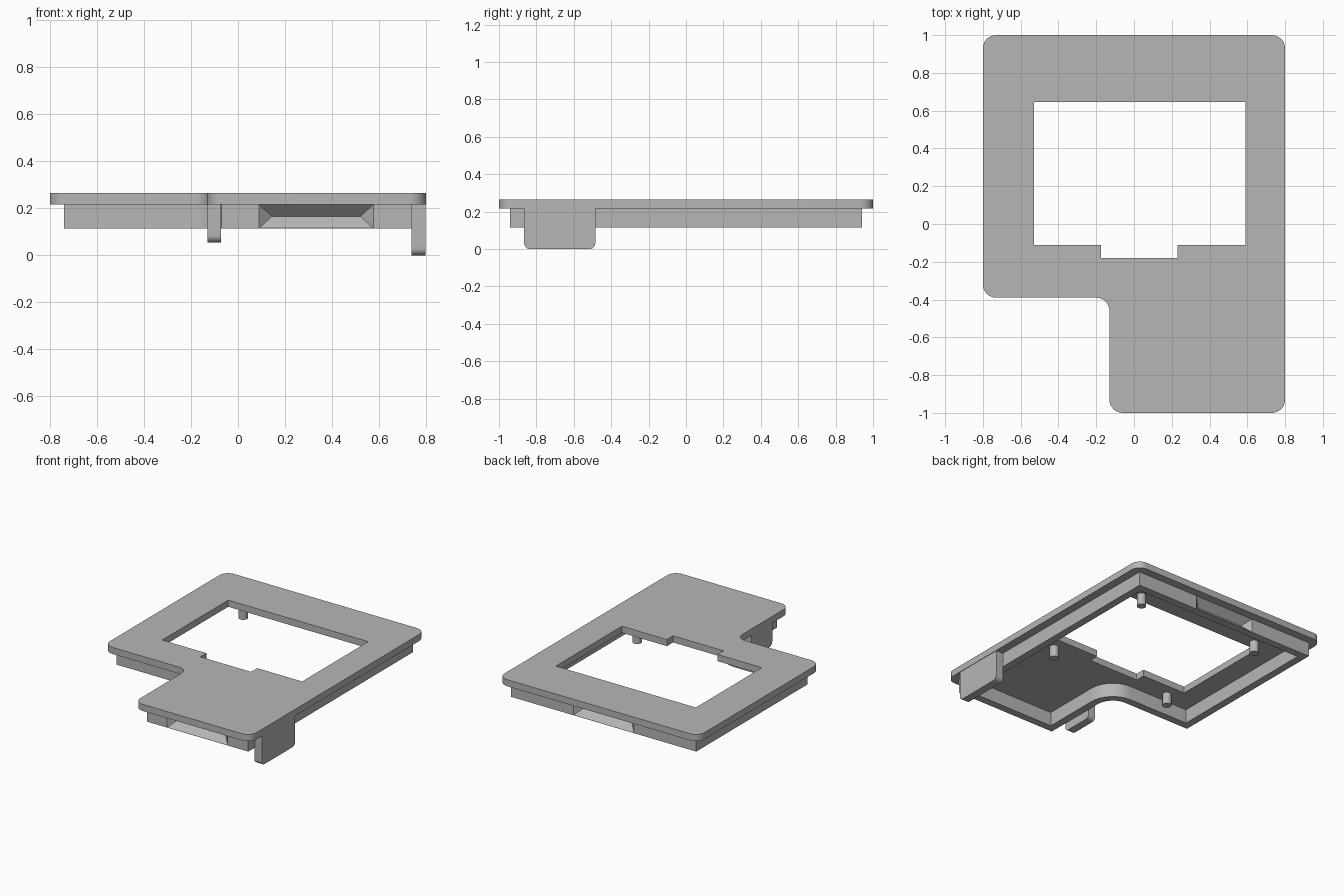
import bpy, bmesh, math
from mathutils import Vector, Matrix

cube = bpy.data.objects.get("Cube")
if cube:
    bpy.data.objects.remove(cube)

grey = bpy.data.materials.new("plain_grey")
GREY = (0.47, 0.47, 0.47, 1)
grey.diffuse_color = GREY
grey.use_nodes = True
grey.node_tree.nodes["Principled BSDF"].inputs["Base Color"].default_value = GREY

TOP, UNDER, RIM = 0.265, 0.217, 0.115


def add_object(name, mesh):
    obj = bpy.data.objects.new(name, mesh)
    bpy.context.collection.objects.link(obj)
    mesh.materials.clear()
    mesh.materials.append(grey)
    return obj


def rounded(corners, radii, steps=8):
    """Outline with square corners replaced by arcs of the given radii."""
    pts = [Vector(c) for c in corners]
    out = []
    for i, (p, r) in enumerate(zip(pts, radii)):
        if r == 0:
            out.append(p)
            continue
        a = (pts[i - 1] - p).normalized()
        b = (pts[(i + 1) % len(pts)] - p).normalized()
        for k in range(steps + 1):
            t = math.pi / 2 * k / steps
            out.append(p + (a + b) * r - (b * math.cos(t) + a * math.sin(t)) * r)
    return out


def slab(name, outlines, low, high):
    """Extrude an outline, with any further outlines as holes."""
    curve = bpy.data.curves.new(name, 'CURVE')
    curve.dimensions = '2D'
    curve.fill_mode = 'BOTH'
    curve.extrude = (high - low) / 2
    for pts in outlines:
        spline = curve.splines.new('POLY')
        spline.points.add(len(pts) - 1)
        for sp, p in zip(spline.points, pts):
            sp.co = (p[0], p[1], 0, 1)
        spline.use_cyclic_u = True
    temp = bpy.data.objects.new(name + "_curve", curve)
    bpy.context.collection.objects.link(temp)
    bpy.context.view_layer.update()
    deps = bpy.context.evaluated_depsgraph_get()
    mesh = bpy.data.meshes.new_from_object(temp.evaluated_get(deps))
    bpy.data.objects.remove(temp)
    bm = bmesh.new()
    bm.from_mesh(mesh)
    bmesh.ops.remove_doubles(bm, verts=bm.verts, dist=1e-5)
    bmesh.ops.recalc_face_normals(bm, faces=bm.faces)
    bmesh.ops.translate(bm, verts=bm.verts, vec=(0, 0, (low + high) / 2))
    bm.to_mesh(mesh)
    bm.free()
    return add_object(name, mesh)


def body_outline(inset, radius, inner_radius):
    """Stepped footprint, moved inward by inset."""
    d = inset
    corners = [(-0.8 + d, 1 - d), (-0.8 + d, -0.39 + d), (-0.13 + d, -0.39 + d),
               (-0.13 + d, -1 + d), (0.8 - d, -1 + d), (0.8 - d, 1 - d)]
    r = radius
    return rounded(corners, [r, r, inner_radius, r, r, r])


# Top plate with the notched window
window = [Vector(p) for p in [(-0.53, 0.645), (-0.53, -0.11), (-0.175, -0.11),
                              (-0.175, -0.18), (0.23, -0.18), (0.23, -0.11),
                              (0.59, -0.11), (0.59, 0.645)]]
parts = [slab("top_plate", [body_outline(0, 0.07, 0.07), window], UNDER, TOP)]

# Skirt wall below the plate
skirt = slab("skirt_wall", [body_outline(0.06, 0, 0.13),
                            body_outline(0.115, 0, 0.185)], RIM, UNDER)
parts.append(skirt)


def cut_grip(target, x_mid, side):
    """Cut a hip-shaped finger pocket into the front (-1) or back (1) wall."""
    half, face, mid = 0.243, 0.94, (RIM + UNDER) / 2
    bm = bmesh.new()
    for y in (face, face + 0.03):
        for sx in (-1, 1):
            for z in (RIM + 0.001, UNDER - 0.001):
                bm.verts.new((x_mid + sx * half, side * y, z))
    for sx in (-1, 1):
        bm.verts.new((x_mid + sx * (half - 0.055), side * (face - 0.05), mid))
    bmesh.ops.convex_hull(bm, input=bm.verts)
    bmesh.ops.recalc_face_normals(bm, faces=bm.faces)
    mesh = bpy.data.meshes.new("grip_cutter")
    bm.to_mesh(mesh)
    bm.free()
    cutter = add_object("grip_cutter", mesh)
    cutter.hide_render = True
    mod = target.modifiers.new("grip", 'BOOLEAN')
    mod.operation, mod.solver, mod.object = 'DIFFERENCE', 'EXACT', cutter
    bpy.context.view_layer.update()
    deps = bpy.context.evaluated_depsgraph_get()
    result = bpy.data.meshes.new_from_object(target.evaluated_get(deps))
    target.modifiers.clear()
    target.data = result
    bpy.data.objects.remove(cutter)


cut_grip(skirt, 0.333, -1)
cut_grip(skirt, 0, 1)


def clip(name, x0, x1, y0, y1, low, radius):
    """Side tab with rounded lower corners, drawn in y-z and turned upright."""
    profile = rounded([(y0, UNDER), (y0, low), (y1, low), (y1, UNDER)],
                      [0, radius, radius, 0])
    obj = slab(name, [profile], x0, x1)
    # Cycle the axes: drawn x -> y, drawn y -> z, drawn z -> x
    obj.data.transform(Matrix(((0, 0, 1, 0), (1, 0, 0, 0), (0, 1, 0, 0), (0, 0, 0, 1))))
    return obj


parts.append(clip("left_clip", 0.738, 0.797, -0.865, -0.485, 0, 0.03))
parts.append(clip("right_clip", -0.13, -0.072, -0.80, -0.56, 0.055, 0.03))

# Four locating pegs under the plate
for x, x_name in ((0.53, "left"), (-0.455, "right")):
    for y, y_name in ((0.71, "back"), (-0.2, "front")):
        bm = bmesh.new()
        bmesh.ops.create_cone(bm, cap_ends=True, segments=24, radius1=0.031,
                              radius2=0.031, depth=0.085,
                              matrix=Matrix.Translation((x, y, UNDER - 0.0425)))
        mesh = bpy.data.meshes.new("peg")
        bm.to_mesh(mesh)
        bm.free()
        parts.append(add_object(f"{y_name}_{x_name}_peg", mesh))

# Smooth the curved sides, keep the edges crisp
bpy.ops.object.select_all(action='DESELECT')
for obj in parts:
    obj.select_set(True)
bpy.context.view_layer.objects.active = parts[0]
bpy.ops.object.shade_smooth_by_angle(angle=math.radians(30))
